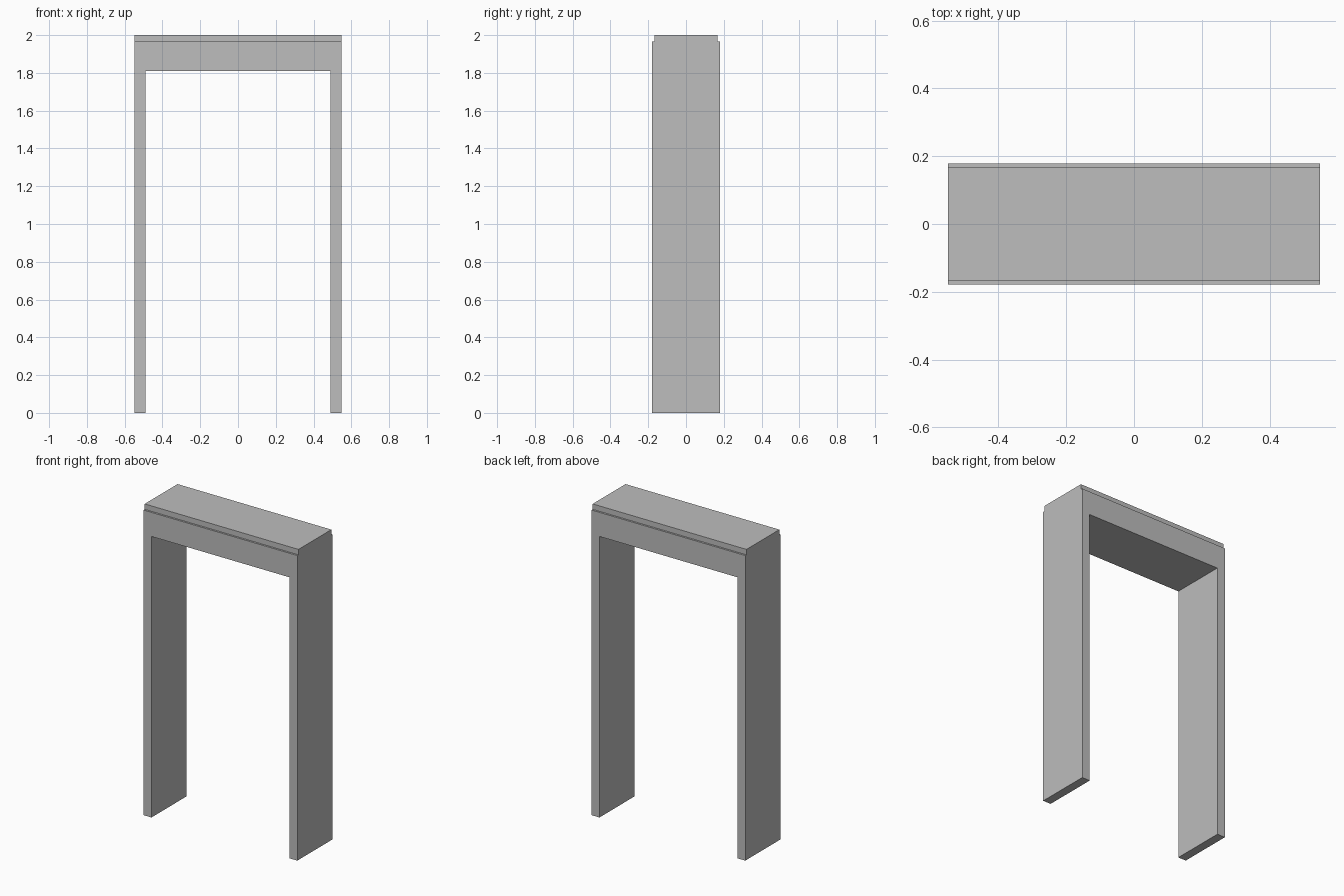
import bpy
import bmesh

cube = bpy.data.objects.get("Cube")
if cube:
    bpy.data.objects.remove(cube, do_unlink=True)

# Single plain grey
GREY = (0.51, 0.51, 0.51, 1.0)
grey = bpy.data.materials.new("plain_grey")
grey.use_nodes = True
grey.diffuse_color = GREY
grey.node_tree.nodes["Principled BSDF"].inputs["Base Color"].default_value = GREY

HALF_W, HALF_D = 0.548, 0.179   # outer half width and half depth
INNER = 0.491                   # half width of the opening
LINTEL_Z, STEP_Z, TOP_Z = 1.81, 1.965, 2.0
CAP_HALF_D = 0.167


def extrude_profile(name, profile, half_depth):
    """Extrude an (x, z) outline symmetrically along y."""
    bm = bmesh.new()
    face = bm.faces.new([bm.verts.new((x, -half_depth, z)) for x, z in profile])
    ext = bmesh.ops.extrude_face_region(bm, geom=[face])
    moved = [v for v in ext["geom"] if isinstance(v, bmesh.types.BMVert)]
    bmesh.ops.translate(bm, verts=moved, vec=(0, 2 * half_depth, 0))
    bmesh.ops.recalc_face_normals(bm, faces=bm.faces)
    mesh = bpy.data.meshes.new(name)
    bm.to_mesh(mesh)
    bm.free()
    mesh.materials.append(grey)
    obj = bpy.data.objects.new(name, mesh)
    bpy.context.collection.objects.link(obj)
    return obj


# Frame: two jambs and the lintel as one continuous outline
half = [(INNER, LINTEL_Z), (INNER, 0), (HALF_W, 0), (HALF_W, STEP_Z)]
mirrored = [(-x, z) for x, z in reversed(half)]
extrude_profile("door_frame", half + mirrored, HALF_D)

# Cap: slightly shallower strip on top of the lintel
cap = [(HALF_W, STEP_Z), (HALF_W, TOP_Z), (-HALF_W, TOP_Z), (-HALF_W, STEP_Z)]
extrude_profile("top_cap", cap, CAP_HALF_D)
